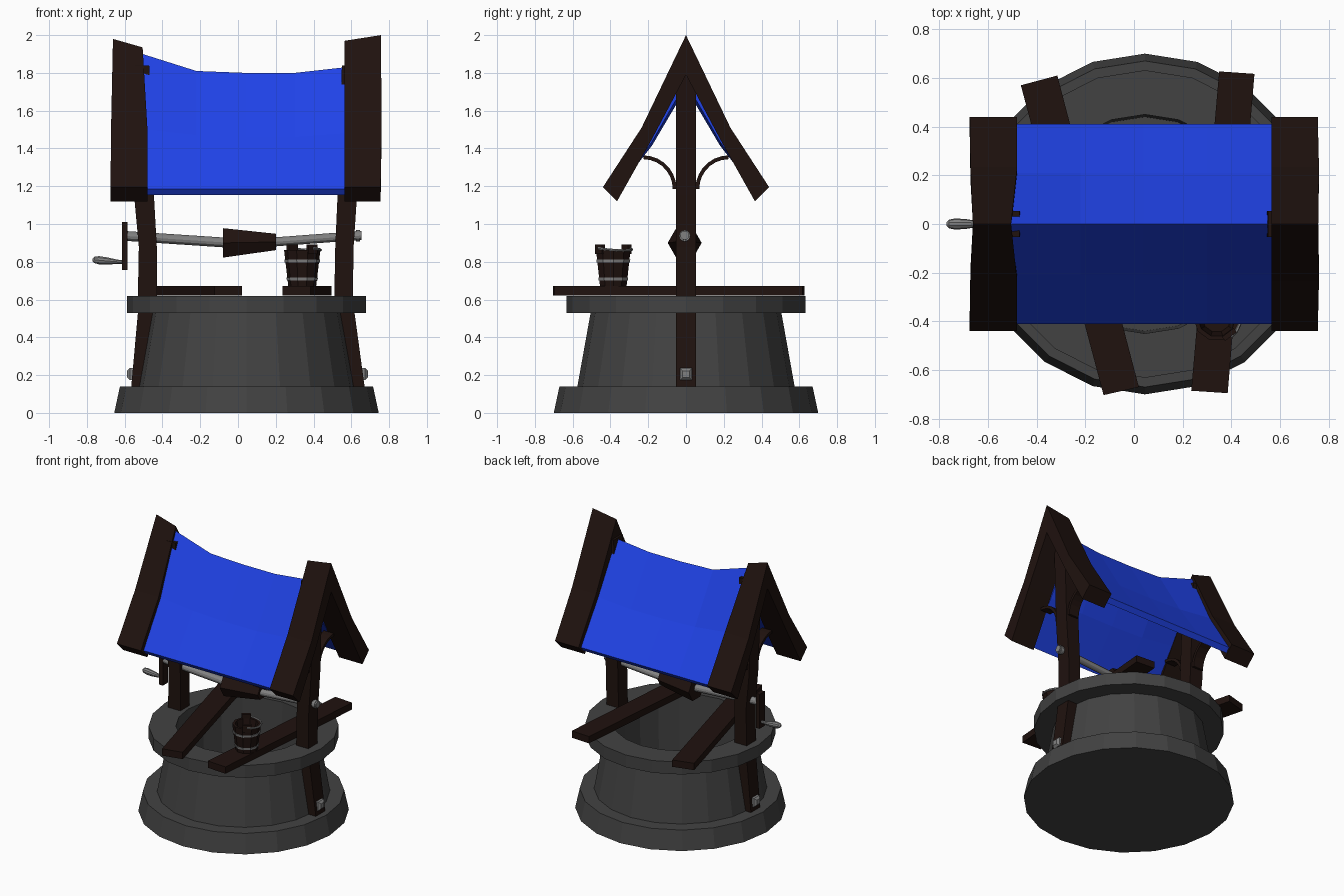
import bpy, bmesh
from math import sin, cos, pi
from mathutils import Vector

if "Cube" in bpy.data.objects:
    bpy.data.objects.remove(bpy.data.objects["Cube"])


def material(name, col):
    m = bpy.data.materials.new(name)
    m.diffuse_color = (*col, 1)
    m.use_nodes = True
    m.node_tree.nodes["Principled BSDF"].inputs["Base Color"].default_value = m.diffuse_color
    return m


WOOD = material("dark_wood", (0.014, 0.006, 0.0045))
BLUE = material("blue_roof", (0.014, 0.055, 0.80))
STONE = material("dark_stone", (0.055, 0.055, 0.055))
METAL = material("metal", (0.22, 0.22, 0.22))


def loft(name, rings, mat, smooth=False, loop=False):
    """Skin a list of equal-sized point rings; ends are capped unless looped."""
    bm = bmesh.new()
    rs = [[bm.verts.new(p) for p in r] for r in rings]
    n = len(rs[0])
    for a, b in zip(rs, rs[1:] + (rs[:1] if loop else [])):
        for i in range(n):
            j = (i + 1) % n
            bm.faces.new((a[i], a[j], b[j], b[i]))
    if not loop:
        bm.faces.new(rs[0])
        bm.faces.new(rs[-1])
    bmesh.ops.recalc_face_normals(bm, faces=bm.faces)
    me = bpy.data.meshes.new(name)
    bm.to_mesh(me)
    bm.free()
    me.materials.append(mat)
    ob = bpy.data.objects.new(name, me)
    bpy.context.collection.objects.link(ob)
    if smooth:
        bpy.context.view_layer.objects.active = ob
        ob.select_set(True)
        bpy.ops.object.shade_smooth_by_angle()
        ob.select_set(False)
    return ob


def ring_z(cx, cy, r, z, n):
    return [(cx + r * cos(2 * pi * i / n), cy + r * sin(2 * pi * i / n), z) for i in range(n)]


def ring_x(x, cy, cz, r, n):
    return [(x, cy + r * cos(2 * pi * i / n), cz + r * sin(2 * pi * i / n)) for i in range(n)]


def rod_x(name, stations, mat, n=12, smooth=True):
    """Rod along x from (x, y, z, radius) stations."""
    return loft(name, [ring_x(x, y, z, r, n) for x, y, z, r in stations], mat, smooth)


def box(name, x0, x1, y0, y1, z0, z1, mat):
    q = [(x0, y0), (x1, y0), (x1, y1), (x0, y1)]
    return loft(name, [[(x, y, z) for x, y in q] for z in (z0, z1)], mat)


# stone well wall: stepped base, tapered body, rim and hollow inside
CX = 0.045
wall = [(0.70, 0), (0.67, 0.14), (0.575, 0.14), (0.505, 0.53), (0.632, 0.53),
        (0.632, 0.62), (0.45, 0.62), (0.44, 0.14)]
loft("well_wall", [ring_z(CX, 0, r, z, 20) for r, z in wall], STONE)

# bent posts
posts = {"left": [(0.14, -0.565, -0.47), (0.53, -0.53, -0.43), (0.62, -0.53, -0.43),
                  (0.88, -0.525, -0.43), (1.15, -0.55, -0.445), (1.84, -0.575, -0.47)],
         "right": [(0.14, 0.67, 0.56), (0.53, 0.617, 0.51), (0.62, 0.608, 0.51),
                   (0.88, 0.612, 0.515), (1.15, 0.63, 0.527), (1.84, 0.65, 0.55)]}
H = 0.054
for side, st in posts.items():
    loft(side + "_post", [[(a, -H, z), (b, -H, z), (b, H, z), (a, H, z)] for z, a, b in st], WOOD)

# square bolts at the post feet
for side, x, s in (("left", -0.555, -1), ("right", 0.655, 1)):
    loft(side + "_bolt", [[(x + s * d, u * h, 0.205 + v * h) for u, v in
                           ((-1, -1), (1, -1), (1, 1), (-1, 1))]
                          for d, h in ((-0.03, 0.032), (0.018, 0.032), (0.032, 0.018))], METAL)

# roof beams: chevrons as stations (y outer, z outer, y inner, z inner)
half = [(0.44, 1.195, 0.365, 1.12), (0.235, 1.51, 0.18, 1.45)]
for side, xs in (("left", [(-0.675, -0.48), (-0.672, -0.48), (-0.662, -0.505)]),
                 ("right", [(0.565, 0.755), (0.565, 0.76), (0.565, 0.757)])):
    dz = [(0.0, -0.045), (-0.03, 0.0)][side == "right"]
    rings = []
    for s, order in ((-1, (0, 1)), (1, (1, 0))):
        for k in order:
            yo, zo, yi, zi = half[k]
            a, b = xs[k]
            rings.append([(a, s * yo, zo), (b, s * yo, zo), (b, s * yi, zi), (a, s * yi, zi)])
    a, b = xs[2]
    top = 1.98 if side == "left" else 2.0
    rings.insert(2, [(a, 0, top + dz[0]), (b, 0, top + dz[1]), (b, 0, 1.79), (a, 0, 1.79)])
    loft(side + "_roof_beam", rings, WOOD)

# sagging roof sheet: (x ridge, x eave, ridge z, middle z)
rings = []
for xr, xe, zr, zm in [(-0.505, -0.485, 1.90, 1.50), (-0.22, -0.22, 1.81, 1.47), (0.04, 0.04, 1.80, 1.46),
                       (0.30, 0.30, 1.80, 1.46), (0.57, 0.57, 1.83, 1.48)]:
    t = 0.045
    rings.append([(xe, -0.41, 1.185), (xe, -0.21, zm), (xr, 0, zr), (xe, 0.21, zm), (xe, 0.41, 1.185),
                  (xe, 0.385, 1.153), (xe, 0.18, zm - t), (xr, 0, zr - 0.08), (xe, -0.18, zm - t),
                  (xe, -0.385, 1.153)])
loft("roof_sheet", rings, BLUE)

# curved braces between posts and beams
for side, x0, x1 in (("left", -0.54, -0.46), ("right", 0.54, 0.62)):
    for end, s in (("front", -1), ("back", 1)):
        rings = []
        for i in range(8):
            a = pi - i * pi / 2 / 7
            p = [(0.225 + r * cos(a), 1.185 + (r + 0.003) * sin(a)) for r in (0.175, 0.155)]
            (y0, z0), (y1, z1) = p
            rings.append([(x0, s * y0, z0), (x1, s * y0, z0), (x1, s * y1, z1), (x0, s * y1, z1)])
        loft(f"{side}_{end}_brace", rings, WOOD)

# winding axle, drum and crank
Y = -0.007
rod_x("axle_left", [(-0.60, Y, 0.937, 0.026), (-0.07, Y, 0.902, 0.026)], METAL)
rod_x("axle_right", [(0.19, Y, 0.905, 0.024), (0.655, Y, 0.94, 0.024)], METAL)
rod_x("axle_nut", [(0.625, Y, 0.937, 0.03), (0.645, Y, 0.938, 0.03)], METAL)
rod_x("drum", [(-0.08, Y, 0.90, 0.09), (0.20, Y, 0.905, 0.05)], WOOD, 6, False)
box("crank_arm", -0.615, -0.585, -0.035, 0.025, 0.757, 1.01, WOOD)
rod_x("crank_handle", [(-0.60, 0, 0.798, 0.010), (-0.64, 0, 0.80, 0.012), (-0.69, 0, 0.804, 0.020),
                       (-0.735, 0, 0.808, 0.023), (-0.76, 0, 0.81, 0.018), (-0.77, 0, 0.81, 0.008)], METAL, 10)

# loose planks over the rim
for name, q in (("left_plank", [(-0.465, 0.57), (-0.315, 0.61), (0.02, -0.67), (-0.125, -0.703)]),
                ("right_plank", [(0.35, 0.627), (0.495, 0.617), (0.385, -0.695), (0.235, -0.685)])):
    loft(name, [[(x, y, z) for x, y in q] for z in (0.622, 0.672)], WOOD)

# bucket with hoops, ears and a fallen wire handle
BX, BY = 0.34, -0.385
loft("bucket", [ring_z(BX, BY, r, z, 10) for r, z in
                ((0.074, 0.672), (0.096, 0.862), (0.078, 0.862), (0.06, 0.70))], WOOD)
for name, z, r in (("lower_hoop", 0.708, 0.079), ("upper_hoop", 0.805, 0.091)):
    prof = [(r + 0.002, z - 0.008), (r + 0.004, z + 0.008), (r - 0.008, z + 0.008), (r - 0.008, z - 0.008)]
    loft("bucket_" + name, [ring_z(BX, BY, a, b, 10) for a, b in prof], METAL, loop=True)
c = Vector((BX, BY, 0))
out, side = Vector((0.6, -0.8, 0)), Vector((0.8, 0.6, 0))
for name, s in (("front_ear", 1), ("back_ear", -1)):
    q = [c + out * s * a + side * b for a, b in ((0.076, -0.03), (0.097, -0.03), (0.097, 0.03), (0.076, 0.03))]
    loft("bucket_" + name, [[(p.x, p.y, z) for p in q] for z in (0.84, 0.892)], WOOD)
rings = []
for i in range(11):
    a = -pi / 2 + pi * i / 10
    d = side * cos(a) + out * sin(a)
    p = c + d * 0.098 + Vector((0, 0, 0.872 - 0.012 * cos(a)))
    rings.append([p + d * 0.007 * cos(b) + Vector((0, 0, 0.007 * sin(b)))
                  for b in [k * pi / 3 for k in range(6)]])
loft("bucket_handle", rings, METAL, True)
